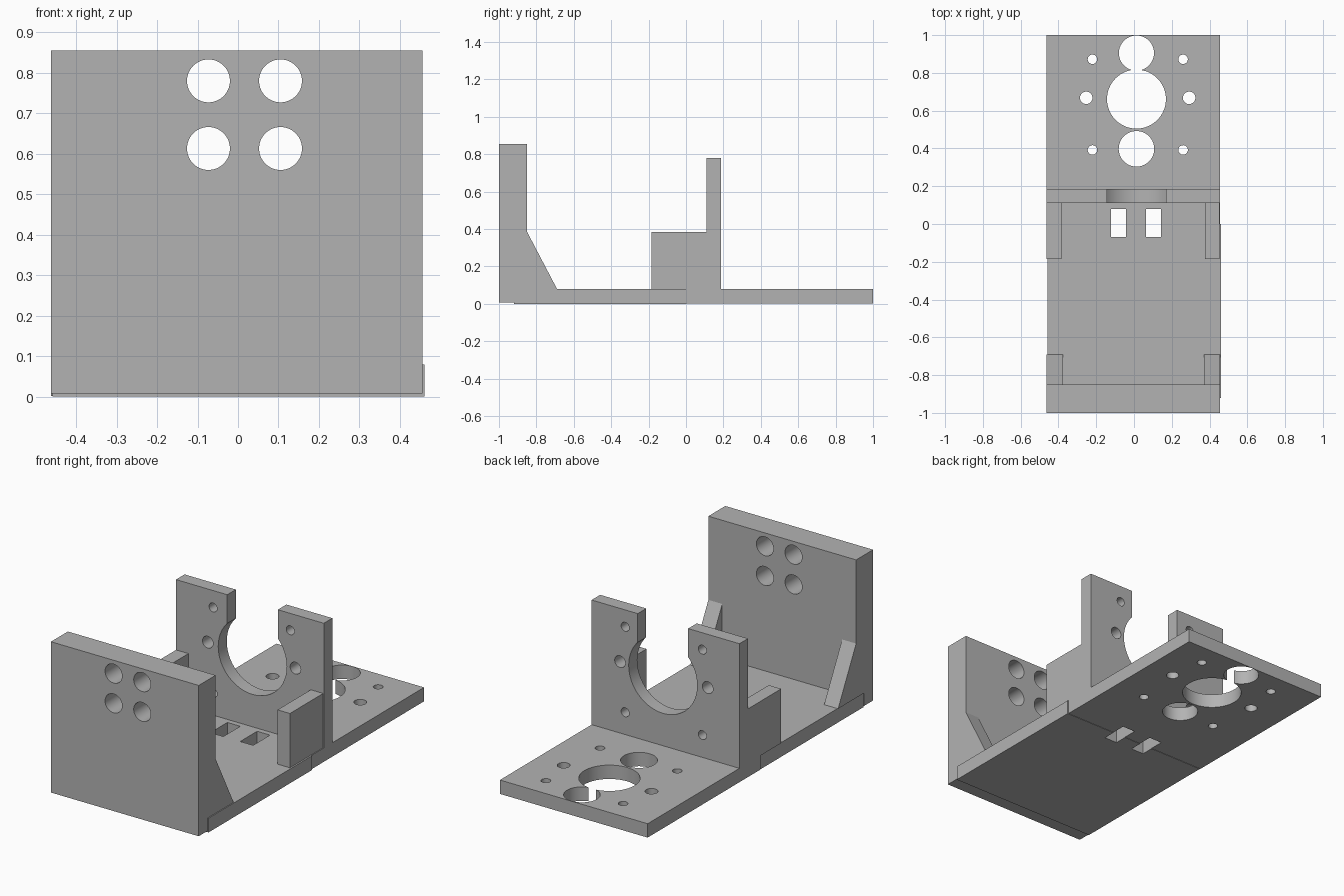
import bpy
import bmesh
import math
from mathutils import Matrix, Vector

cube = bpy.data.objects.get("Cube")
if cube:
    bpy.data.objects.remove(cube, do_unlink=True)

GREY = (0.45, 0.45, 0.45, 1.0)
mat = bpy.data.materials.new("plain_grey")
mat.use_nodes = True
mat.diffuse_color = GREY
mat.node_tree.nodes["Principled BSDF"].inputs["Base Color"].default_value = GREY


def finish(name, bm):
    bmesh.ops.recalc_face_normals(bm, faces=bm.faces)
    mesh = bpy.data.meshes.new(name)
    bm.to_mesh(mesh)
    bm.free()
    mesh.materials.append(mat)
    obj = bpy.data.objects.new(name, mesh)
    bpy.context.collection.objects.link(obj)
    return obj


def box(name, x, y, z):
    """Box from (min, max) ranges."""
    bm = bmesh.new()
    bmesh.ops.create_cube(bm, size=1)
    for v in bm.verts:
        v.co = Vector([(r[0] + r[1]) / 2 + c * (r[1] - r[0])
                       for r, c in zip((x, y, z), v.co)])
    return finish(name, bm)


def rod(centre, radius, along_y=False):
    """Round cutter, upright or lying along y."""
    bm = bmesh.new()
    turn = Matrix.Rotation(math.pi / 2, 4, "X") if along_y else Matrix()
    bmesh.ops.create_cone(bm, cap_ends=True, segments=64, radius1=radius,
                          radius2=radius, depth=0.4,
                          matrix=Matrix.Translation(centre) @ turn)
    return finish("cutter", bm)


def cut(parts, cutters):
    """Subtract every cutter from every part, then remove the cutters."""
    for part in parts:
        bpy.context.view_layer.objects.active = part
        for c in cutters:
            mod = part.modifiers.new("cut", "BOOLEAN")
            mod.operation = "DIFFERENCE"
            mod.solver = "EXACT"
            mod.object = c
            bpy.ops.object.modifier_apply(modifier=mod.name)
    for c in cutters:
        bpy.data.objects.remove(c, do_unlink=True)


L, R, CX, TOP = -0.462, 0.456, 0.013, 0.08

# Base plate in two halves, the front one set slightly sideways
front_base = box("front_base", (L + 0.004, 0.461), (-0.92, 0), (0, TOP))
rear_base = box("rear_base", (L, R), (0, 1), (0.002, TOP))
front_sill = box("front_sill", (L, R), (-1, -0.92), (0.008, TOP))

# Cable slots through the base
cut([front_base, rear_base],
    [box("cutter", (x, x + 0.08), (-0.07, 0.08), (-0.1, 0.2))
     for x in (-0.122, 0.063)])

# Motor openings and bolt holes in the rear base
openings = [rod((CX, y, 0), r)
            for y, r in ((0.905, 0.093), (0.661, 0.156), (0.398, 0.094))]
bolts = [(-0.22, -0.24, 0.025), (0.26, -0.24, 0.025), (-0.22, 0.24, 0.025),
         (0.26, 0.24, 0.025), (-0.253, 0.036, 0.033), (0.292, 0.036, 0.033)]
cut([rear_base], openings + [rod((x, 0.632 + d, 0), r) for x, d, r in bolts])

# Front wall with four round holes
front_wall = box("front_wall", (L, R), (-1, -0.85), (TOP, 0.855))
cut([front_wall], [rod((x, -0.92, z), 0.053, True)
                   for x in (-0.073, 0.105) for z in (0.613, 0.78)])

# Motor bracket with an open-topped round cradle and bolt holes
bracket = box("motor_bracket", (L, R), (0.11, 0.186), (TOP, 0.78))
cradle = [rod((CX, 0.15, 0.475), 0.213, True),
          box("cutter", (CX - 0.157, CX + 0.157), (0, 0.3), (0.475, 0.9))]
cut([bracket], cradle + [rod((x - 0.012, 0.15, 0.445 + d), r, True)
                         for x, d, r in bolts])

# Side blocks and sloped gussets
for side, x_block, x_gusset in (("right", (L, -0.385), (L, -0.375)),
                                ("left", (0.375, R - 0.004), (0.37, R))):
    box(side + "_side_block", x_block, (-0.185, 0.11), (TOP, 0.385))
    bm = bmesh.new()
    profile = [bm.verts.new((x_gusset[0], y, z))
               for y, z in ((-0.85, TOP), (-0.69, TOP), (-0.85, 0.385))]
    face = bm.faces.new(profile)
    made = bmesh.ops.extrude_face_region(bm, geom=[face])["geom"]
    bmesh.ops.translate(bm, vec=(x_gusset[1] - x_gusset[0], 0, 0),
                        verts=[g for g in made if isinstance(g, bmesh.types.BMVert)])
    finish(side + "_gusset", bm)

# Smooth the round bores, keep corners sharp
bpy.ops.object.select_all(action="DESELECT")
for part in (rear_base, front_wall, bracket):
    part.select_set(True)
    bpy.context.view_layer.objects.active = part
bpy.ops.object.shade_smooth_by_angle(angle=math.radians(30))
